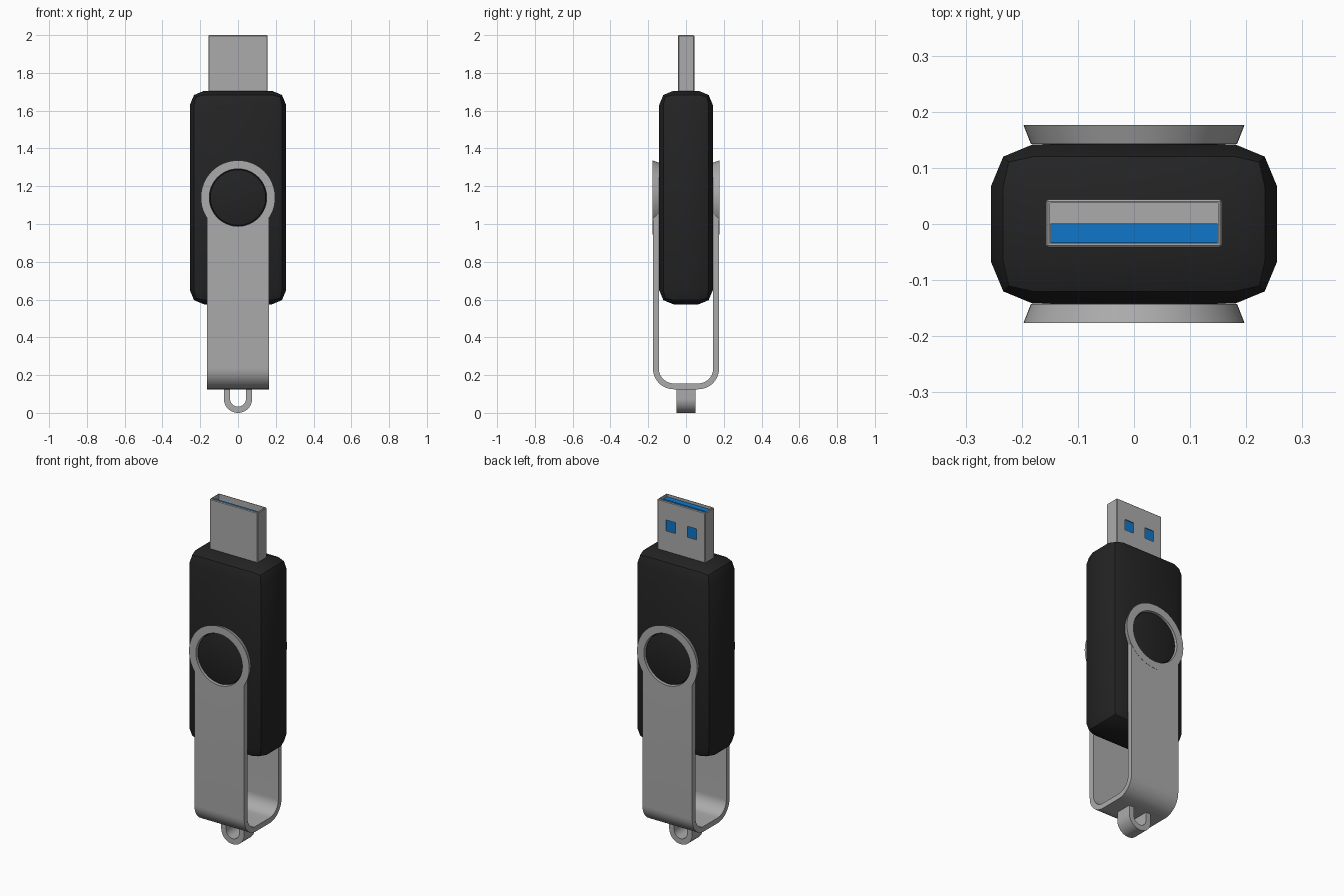
import bpy, bmesh, math
from mathutils import Matrix

cube = bpy.data.objects.get("Cube")
if cube:
    bpy.data.objects.remove(cube, do_unlink=True)


def material(name, rgb):
    mat = bpy.data.materials.new(name)
    mat.use_nodes = True
    mat.diffuse_color = (*rgb, 1)
    mat.node_tree.nodes["Principled BSDF"].inputs["Base Color"].default_value = (*rgb, 1)
    return mat


BLACK = material("black plastic", (0.017, 0.017, 0.017))
STEEL = material("grey metal", (0.41, 0.41, 0.41))
BLUE = material("blue plastic", (0.005, 0.18, 0.58))


def finish(bm, name, mat):
    bmesh.ops.recalc_face_normals(bm, faces=bm.faces)
    mesh = bpy.data.meshes.new(name)
    bm.to_mesh(mesh)
    bm.free()
    mesh.materials.append(mat)
    obj = bpy.data.objects.new(name, mesh)
    bpy.context.collection.objects.link(obj)
    return obj


def box(name, mat, x, y, z):
    """Box spanning the (low, high) pairs x, y and z."""
    bm = bmesh.new()
    bmesh.ops.create_cube(bm, size=1)
    for v in bm.verts:
        for i, (low, high) in enumerate((x, y, z)):
            v.co[i] = high if v.co[i] > 0 else low
    return finish(bm, name, mat)


def disc(name, mat, side, y_in, y_out, r_in, r_out, z):
    """Round plate on the front (side -1) or back (side 1)."""
    bm = bmesh.new()
    place = Matrix.Translation((0, side * (y_in + y_out) / 2, z))
    place @= Matrix.Rotation(-side * math.pi / 2, 4, 'X')
    bmesh.ops.create_cone(bm, cap_ends=True, segments=64, radius1=r_in, radius2=r_out,
                          depth=y_out - y_in, matrix=place)
    return finish(bm, name, mat)


def u_strip(name, mat, half, radius, thick, bottom, top, width, turn):
    """Bent flat strip: a U outline in x and z, given a width along y, turned about z."""
    def path(inset):
        r, c = radius - inset, half - radius
        pts = [(-half + inset, top)]
        for centre, start in ((-c, math.pi), (c, 1.5 * math.pi)):
            pts += [(centre + r * math.cos(start + a * math.pi / 24),
                     bottom + radius + r * math.sin(start + a * math.pi / 24))
                    for a in range(13) if c > 0 or a or start == math.pi]
        return pts + [(half - inset, top)]

    bm = bmesh.new()
    outline = path(0) + path(thick)[::-1]
    face = bm.faces.new([bm.verts.new((x, -width / 2, z)) for x, z in outline])
    out = bmesh.ops.extrude_face_region(bm, geom=[face])["geom"]
    moved = [g for g in out if isinstance(g, bmesh.types.BMVert)]
    bmesh.ops.translate(bm, verts=moved, vec=(0, width, 0))
    bmesh.ops.rotate(bm, verts=bm.verts, matrix=Matrix.Rotation(turn, 3, 'Z'))
    return finish(bm, name, mat)


def apply(obj, mod):
    bpy.context.view_layer.objects.active = obj
    bpy.ops.object.modifier_apply(modifier=mod.name)


def bevel(obj, width, segments):
    mod = obj.modifiers.new("bevel", 'BEVEL')
    mod.width, mod.segments, mod.limit_method = width, segments, 'ANGLE'
    apply(obj, mod)


def boolean(obj, tool, operation):
    tool.hide_render = True
    mod = obj.modifiers.new("boolean", 'BOOLEAN')
    mod.object, mod.operation, mod.solver = tool, operation, 'EXACT'
    apply(obj, mod)
    bpy.data.objects.remove(tool, do_unlink=True)


def smooth(obj):
    bpy.ops.object.select_all(action='DESELECT')
    obj.select_set(True)
    bpy.context.view_layer.objects.active = obj
    bpy.ops.object.shade_smooth_by_angle(angle=math.radians(30))


# Plastic body with two-step chamfers
body = box("body", BLACK, (-0.255, 0.255), (-0.142, 0.142), (0.575, 1.705))
bevel(body, 0.075, 2)
smooth(body)

# Hollow plug with two square windows on the back
plug = box("plug_shell", STEEL, (-0.157, 0.157), (-0.042, 0.044), (1.65, 2.0))
bevel(plug, 0.004, 1)
boolean(plug, box("cavity", STEEL, (-0.15, 0.15), (-0.035, 0.037), (1.72, 2.1)), 'DIFFERENCE')
for x in (-0.07, 0.07):
    window = box("window", STEEL, (x - 0.031, x + 0.031), (0.02, 0.1), (1.825, 1.89))
    boolean(plug, window, 'DIFFERENCE')
box("plug_tongue", BLUE, (-0.149, 0.149), (-0.034, 0.001), (1.715, 1.985))

# Swivel clip: bent strip, flared round ends, pivot hole
PIVOT = 1.14
clip = u_strip("swivel_clip", STEEL, 0.175, 0.11, 0.031, 0.125, PIVOT, 0.326, math.pi / 2)
for side in (-1, 1):
    boolean(clip, disc("round_end", STEEL, side, 0.143, 0.1765, 0.184, 0.197, PIVOT), 'UNION')
boolean(clip, disc("pivot_hole", STEEL, 1, -0.3, 0.3, 0.152, 0.152, PIVOT), 'DIFFERENCE')
smooth(clip)

# Pivot buttons
for side, label in ((-1, "front"), (1, "back")):
    button = disc(label + "_button", BLACK, side, 0.12, 0.168, 0.149, 0.149, PIVOT)
    bevel(button, 0.008, 2)
    smooth(button)

# Key ring loop under the clip
smooth(u_strip("key_loop", STEEL, 0.075, 0.075, 0.033, 0.0, 0.14, 0.1, 0))
